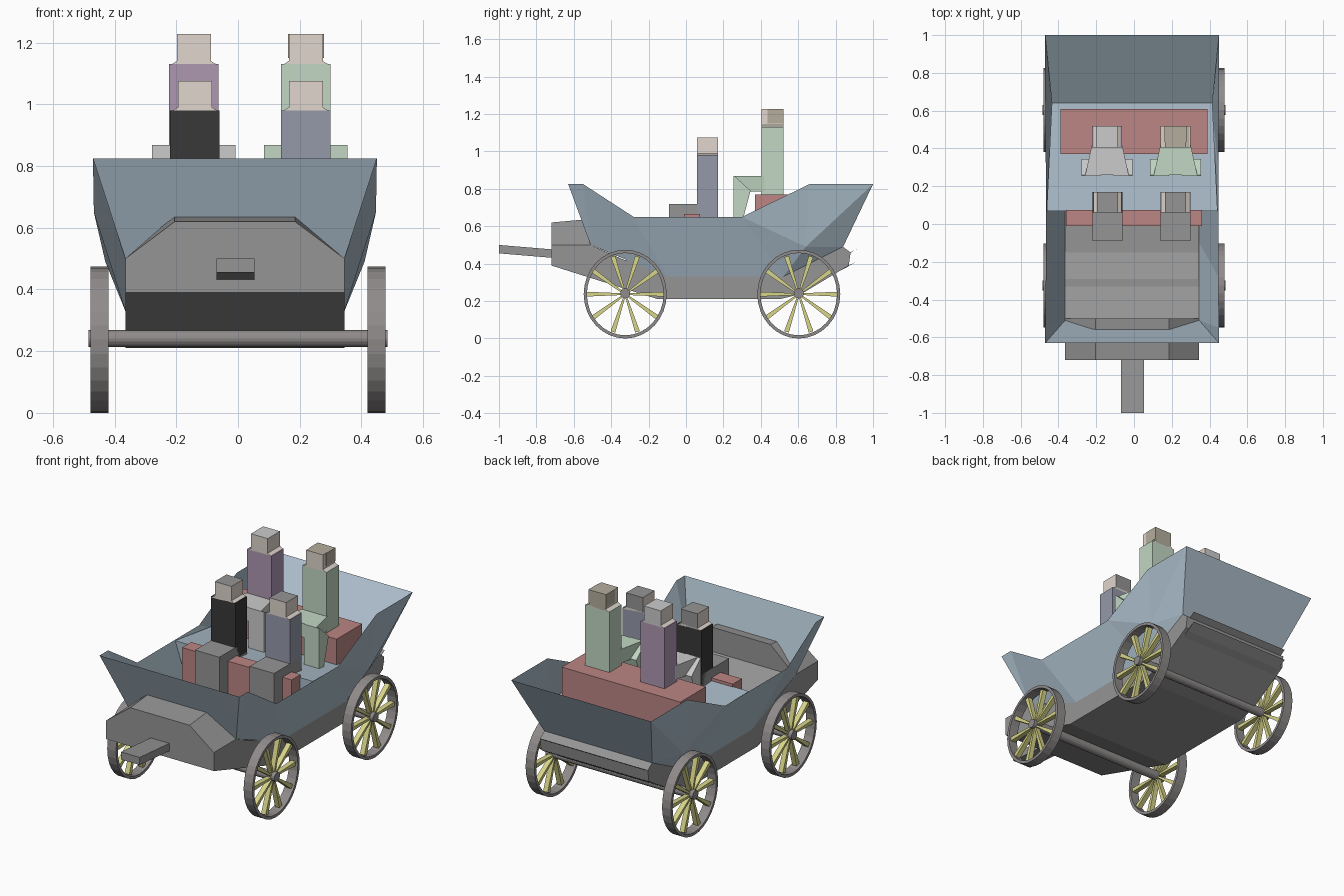
import bpy, bmesh, math
from mathutils import Vector

if "Cube" in bpy.data.objects:
    bpy.data.objects.remove(bpy.data.objects["Cube"])

CX = -0.01  # the body sits slightly off the wheel centre line

def mat(name, r, g, b):
    m = bpy.data.materials.new(name)
    m.diffuse_color = (r, g, b, 1)
    m.use_nodes = True
    m.node_tree.nodes["Principled BSDF"].inputs["Base Color"].default_value = m.diffuse_color
    return m

BLUE = mat("blue_paint", .40, .50, .58)
DARK = mat("dark_grey", .30, .30, .30)
IRON = mat("iron", .28, .26, .26)
RED = mat("red_leather", .50, .24, .23)
YELLOW = mat("yellow_wood", .68, .66, .25)
SKIN = mat("skin", .75, .68, .61)
BLACK = mat("black_cloth", .04, .04, .04)
NAVY = mat("navy_cloth", .30, .32, .40)
PURPLE = mat("purple_cloth", .42, .31, .44)
GREEN = mat("green_cloth", .54, .68, .55)
GREY = mat("grey_cloth", .52, .52, .52)
BROWN = mat("brown_hair", .46, .42, .34)

def make(name, verts, faces, *mats, recalc=True):
    bm = bmesh.new()
    vs = [bm.verts.new(v) for v in verts]
    for f in faces:
        bm.faces.new([vs[i] for i in f])
    if recalc:
        bmesh.ops.recalc_face_normals(bm, faces=bm.faces)
    me = bpy.data.meshes.new(name)
    bm.to_mesh(me)
    bm.free()
    ob = bpy.data.objects.new(name, me)
    bpy.context.collection.objects.link(ob)
    for m in mats:
        me.materials.append(m)
    return ob

def loft(name, a, b, *mats):
    """Solid between two matching outlines."""
    n = len(a)
    faces = [tuple(range(n)), tuple(range(2 * n - 1, n - 1, -1))]
    faces += [(i, (i + 1) % n, n + (i + 1) % n, n + i) for i in range(n)]
    return make(name, list(a) + list(b), faces, *mats)

def side_prism(name, x0, x1, yz, *mats):
    return loft(name, [(x0, y, z) for y, z in yz], [(x1, y, z) for y, z in yz], *mats)

def box(name, x0, x1, y0, y1, z0, z1, *mats):
    return side_prism(name, x0, x1, [(y0, z0), (y1, z0), (y1, z1), (y0, z1)], *mats)

# Flared tub: one side's points, mirrored across the centre line
half = [(.46, -.63, .825), (.46, -.55, .825), (.457, -.28, .65), (.457, .30, .65),
        (.46, .66, .825), (.46, 1.0, .825),
        (.355, -.51, .50), (.355, -.10, .33), (.355, .52, .33), (.42, .64, .49),
        (.355, .84, .49),
        (.452, .07, .648), (.425, .64, .59), (.355, .07, .36)]
n = len(half)
verts = [(CX + x, y, z) for x, y, z in half] + [(CX - x, y, z) for x, y, z in half]
side = [(0, 1, 6), (1, 2, 7, 6), (2, 3, 8, 7), (3, 9, 8), (3, 4, 9), (4, 5, 9),
        (5, 10, 9), (9, 10, 8)]
faces = side + [tuple(i + n for i in reversed(f)) for f in side]
for a, b in [(0, 6), (5, 10), (11, 12), (12, 5), (11, 13)]:  # ends, rear deck
    faces.append((a, b, b + n, a + n))
make("tub", verts, faces, BLUE)

# Chassis and the chamfered nose box
W0, W1 = CX - .355, CX + .355
side_prism("chassis", W0, W1, [(-.72, .39), (-.15, .21), (.50, .21), (.62, .24), (.87, .39),
           (.88, .46), (.84, .49), (.52, .36), (-.15, .36), (-.29, .42), (-.33, .42),
           (-.51, .50), (-.72, .50)], DARK)
nose = [(W0, .49), (W0, .50), (CX - .195, .62), (CX + .195, .62), (W1, .50), (W1, .49)]
loft("nose_box", [(x, -.72, z) for x, z in nose],
     [(x, -.50, z + (.02 if z > .6 else 0)) for x, z in nose], DARK)
side_prism("drawbar", -.07, .053, [(-1, .455), (-.70, .43), (-.70, .475), (-1, .50)], DARK)
for z in (.39, .455):
    side_prism("rear_step", W0 + .02, W1 - .02, [(.80, z - .04), (.915, z + .025), (.86, z - .01)], DARK)

# Benches
box("front_bench", -.36, .36, -.01, .075, .40, .665, RED)
box("rear_bench", -.39, .39, .37, .61, .57, .77, RED)

# Wheels and axles
RY, RZ, WZ = .222, .237, .237

def cylinder_x(name, x0, x1, r, y, z, sides, m):
    ring = [(r * math.cos(2 * math.pi * i / sides), r * math.sin(2 * math.pi * i / sides))
            for i in range(sides)]
    return side_prism(name, x0, x1, [(y + c, z + s) for c, s in ring], m)

def wheel(x, y):
    seg, t = 32, .017
    vs, fs = [], []
    for i in range(seg):
        a = 2 * math.pi * i / seg
        c, s = math.cos(a), math.sin(a)
        for dx, d in ((-.029, 0), (.029, 0), (.029, t), (-.029, t)):
            vs.append((x + dx, y + (RY - d) * c, WZ + (RZ - d) * s))
        j = (i + 1) % seg
        fs += [(4 * i + k, 4 * i + (k + 1) % 4, 4 * j + (k + 1) % 4, 4 * j + k) for k in range(4)]
    make("wheel_rim", vs, fs, IRON)
    for i in range(10):
        a = 2 * math.pi * (i + .5) / 10 + math.pi / 2
        d, p = Vector((math.cos(a), math.sin(a))), Vector((-math.sin(a), math.cos(a)))
        o = Vector((y, WZ))
        q = [o + d * .02 - p * .005, o + d * .02 + p * .005,
             o + d * .212 + p * .013, o + d * .212 - p * .013]
        side_prism("spoke", x - .015, x + .015, q, YELLOW)

for y in (-.325, .603):
    cylinder_x("axle", -.485, .485, .027, y, WZ + .004, 16, IRON)
    for x in (-.449, .449):
        wheel(x, y)

# Passengers
def head(x, y0, y1, z, height, hair, hair_sides):
    ob = box("head", x - .055, x + .055, y0, y1, z, z + height, SKIN, hair)
    for f in ob.data.polygons:
        nrm = f.normal
        if nrm.z > .5 or nrm.y > .5:
            f.material_index = 1
    if hair_sides:
        for s in (-1, 1):
            box("hair_side", x + s * .055 - .003, x + s * .055 + .003, y0 + .03, y1, z + .02, z + height, hair)
    loft("shoulders", [(x - .08, y0, z - .005), (x + .08, y0, z - .005), (x + .08, y1, z - .005), (x - .08, y1, z - .005)],
         [(x - .055, y0, z + .01), (x + .055, y0, z + .01), (x + .055, y1, z + .01), (x - .055, y1, z + .01)], SKIN)

def front_passenger(x, coat):
    box("torso", x - .08, x + .08, .06, .17, .65, .98, coat)
    box("legs", x - .08, x + .08, -.09, .17, .46, .718, DARK)
    head(x, .06, .17, .98, .095, DARK, False)

def rear_passenger(x, coat, skirt, hair):
    box("torso", x - .08, x + .08, .405, .52, .77, 1.13, coat)
    wide = [(x - .08, .42), (x + .08, .42), (x + .115, .26), (x - .115, .26)]
    loft("lap", [(a, b, .785) for a, b in wide], [(a, b, .868) for a, b in wide], skirt)
    for s in (-1, 1):
        c = x + s * .085
        side_prism("lower_leg", c - .05, c + .05,
                   [(.255, .62), (.30, .62), (.345, .79), (.26, .868), (.255, .868)], skirt)
    head(x, .405, .52, 1.13, .097, hair, hair is BROWN)

front_passenger(-.14, BLACK)
front_passenger(.22, NAVY)
rear_passenger(-.143, PURPLE, GREY, GREY)
rear_passenger(.22, GREEN, GREEN, BROWN)
